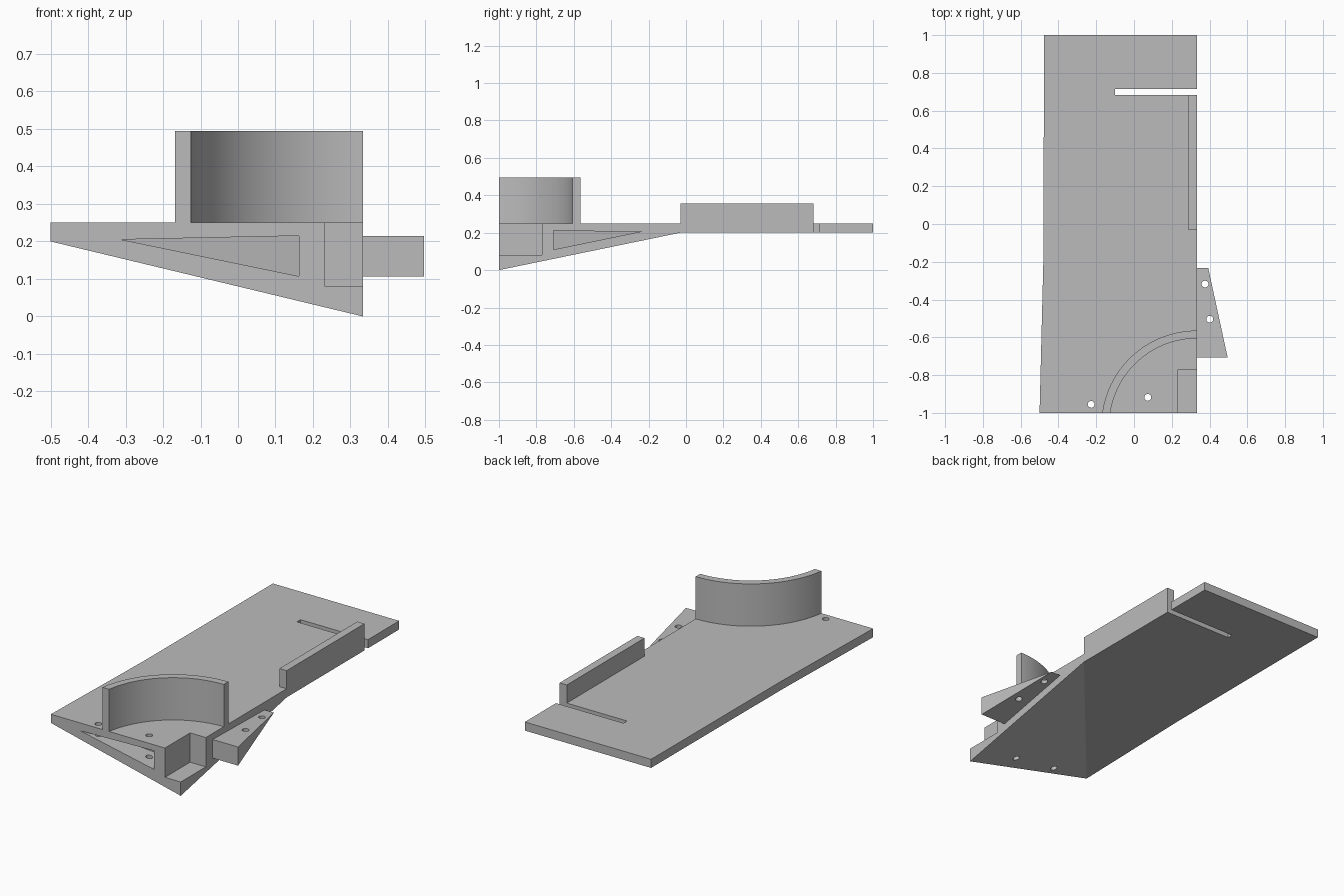
import bpy, bmesh, math
from mathutils import Vector

if "Cube" in bpy.data.objects:
    bpy.data.objects.remove(bpy.data.objects["Cube"])

grey = bpy.data.materials.new("matte grey")
grey.use_nodes = True
COLOR = (0.5, 0.5, 0.5, 1)
grey.diffuse_color = COLOR
grey.node_tree.nodes["Principled BSDF"].inputs["Base Color"].default_value = COLOR

RIGHT, TOP, UNDER = 0.333, 0.25, 0.2


def finish(name, bm):
    bmesh.ops.recalc_face_normals(bm, faces=bm.faces)
    mesh = bpy.data.meshes.new(name)
    bm.to_mesh(mesh)
    bm.free()
    mesh.materials.append(grey)
    obj = bpy.data.objects.new(name, mesh)
    bpy.context.collection.objects.link(obj)
    return obj


def hull(name, points):
    bm = bmesh.new()
    verts = [bm.verts.new(p) for p in points]
    bmesh.ops.convex_hull(bm, input=verts)
    bmesh.ops.dissolve_limit(bm, angle_limit=0.01, verts=bm.verts, edges=bm.edges)
    return finish(name, bm)


def box(name, low, high):
    return hull(name, [(x, y, z) for x in (low[0], high[0])
                       for y in (low[1], high[1]) for z in (low[2], high[2])])


def prism(name, outline, z0, z1):
    bm = bmesh.new()
    face = bm.faces.new([bm.verts.new((x, y, z0)) for x, y in outline])
    new = bmesh.ops.extrude_face_region(bm, geom=[face])["geom"]
    bmesh.ops.translate(bm, vec=(0, 0, z1 - z0),
                        verts=[v for v in new if isinstance(v, bmesh.types.BMVert)])
    return finish(name, bm)


def pin_hole(x, y, radius=0.018):
    ring = [(x + radius * math.cos(a), y + radius * math.sin(a))
            for a in (math.tau * i / 24 for i in range(24))]
    return prism("hole_cutter", ring, -0.1, 0.3)


def cut(obj, cutters):
    bpy.context.view_layer.objects.active = obj
    for cutter in cutters:
        cutter.hide_render = True
        mod = obj.modifiers.new("cut", 'BOOLEAN')
        mod.operation, mod.solver, mod.object = 'DIFFERENCE', 'EXACT', cutter
        bpy.ops.object.modifier_apply(modifier=mod.name)
        bpy.data.objects.remove(cutter)


def wedge(name, place, start):
    # tapered triangular block: (distance along, height, depth)
    corners = [(0, 0.205, 0.06), (0.475, 0.215, 0.163), (0.475, 0.107, 0.163)]
    return hull(name, [place(u, d, z) for u, z, depth in corners for d in (start, depth)])


# base plate with its sloped front corner underneath
outline = [(-0.5, -1), (RIGHT, -1), (RIGHT, -0.03), (RIGHT, 1), (-0.476, 1), (-0.48, -0.2)]
bm = bmesh.new()
upper = [bm.verts.new((x, y, TOP)) for x, y in outline]
lower = [bm.verts.new((x, y, UNDER)) for x, y in outline]
lower[1].co.z = 0
bm.faces.new(upper)
bm.faces.new(lower[:3])
bm.faces.new([lower[0]] + lower[2:])
for i in range(len(outline)):
    j = (i + 1) % len(outline)
    bm.faces.new((upper[i], upper[j], lower[j], lower[i]))
base = finish("base_plate", bm)

cut(base, [
    box("slot_cutter", (-0.1, 0.682, 0.1), (0.4, 0.715, 0.4)),
    box("notch_cutter", (0.232, -1.1, 0.08), (0.4, -0.77, 0.4)),
    wedge("pocket_cutter", lambda u, d, z: (-0.312 + u, -1 + d, z), -0.03),
    pin_hole(-0.227, -0.955),
    pin_hole(0.073, -0.918),
])

# matching wedge tab on the side
tab = wedge("side_tab", lambda u, d, z: (RIGHT + d, -0.233 - u, z), 0)
cut(tab, [pin_hole(0.376, -0.318), pin_hole(0.401, -0.504)])

# side rail
box("side_rail", (0.287, -0.03, TOP), (RIGHT, 0.682, 0.355))

# curved wall, trimmed flush with the front and the side
CENTRE_Y = -1.07


def arc(radius, steps=32):
    end = math.pi - math.asin((-1 - CENTRE_Y) / radius)
    angles = [math.pi / 2 + (end - math.pi / 2) * i / steps for i in range(steps + 1)]
    return [(RIGHT + radius * math.cos(a), CENTRE_Y + radius * math.sin(a)) for a in angles]


wall = prism("curved_wall", arc(0.506) + arc(0.464)[::-1], TOP, 0.495)
bpy.ops.object.select_all(action='DESELECT')
wall.select_set(True)
bpy.context.view_layer.objects.active = wall
bpy.ops.object.shade_smooth_by_angle(angle=math.radians(30))
